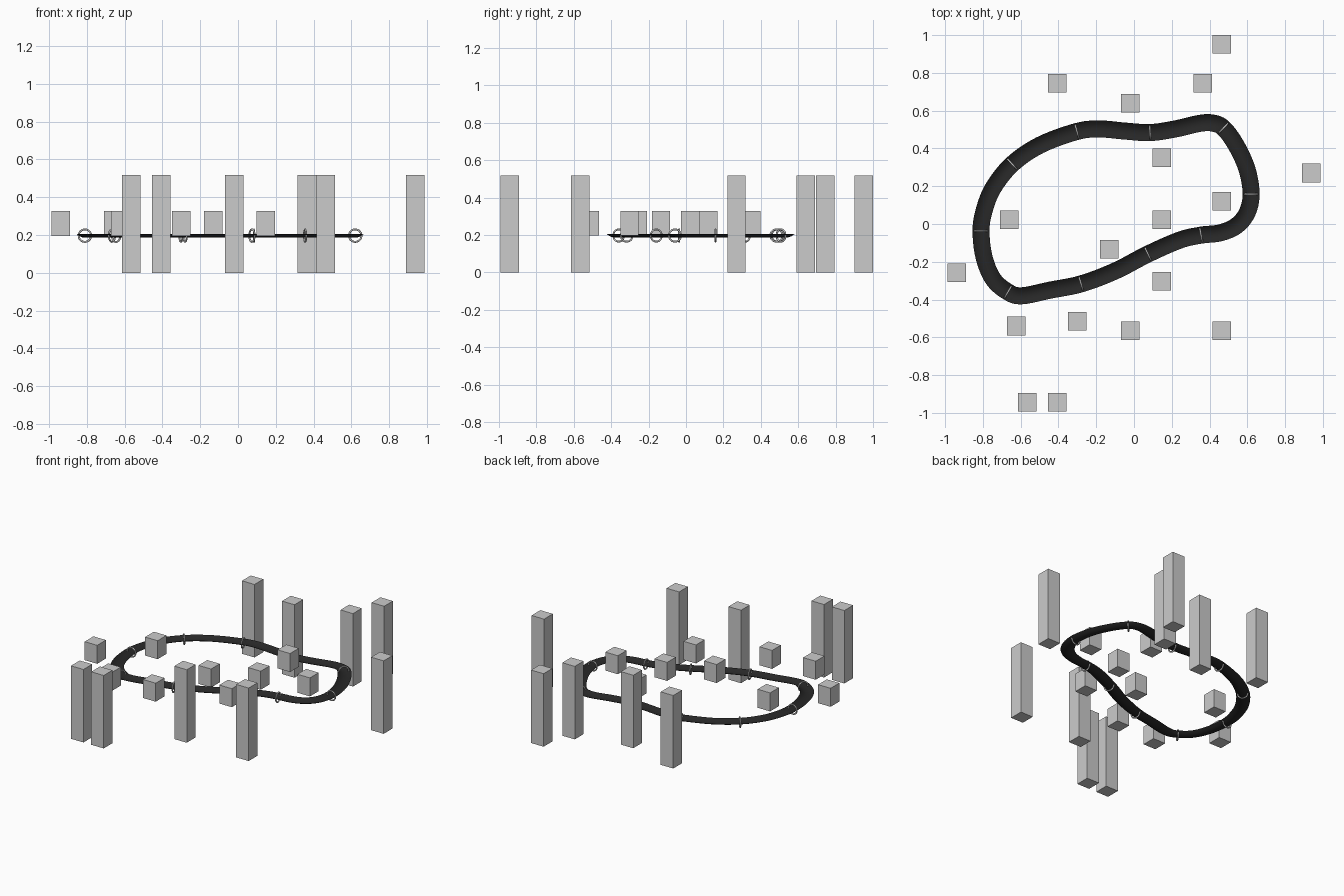
import bpy, bmesh, math
from mathutils import Vector, Matrix

if "Cube" in bpy.data.objects:
    bpy.data.objects.remove(bpy.data.objects["Cube"])

# Centre line of the loop (x, y), with the indices that carry a ring
PATH = [(-.81, -.037), (-.794, .069), (-.746, .19), (-.645, .317), (-.497, .418),
        (-.302, .49), (-.18, .503), (-.048, .492), (.085, .484), (.217, .503),
        (.349, .533), (.418, .534), (.474, .508), (.54, .418), (.598, .291),
        (.62, .158), (.598, .058), (.54, -.011), (.455, -.047), (.355, -.059),
        (.243, -.085), (.074, -.159), (-.1, -.249), (-.28, -.317), (-.444, -.35),
        (-.593, -.38), (-.667, -.36), (-.746, -.291), (-.794, -.175)]
RINGS = [0, 3, 5, 8, 12, 15, 19, 21, 23, 26]

TALL = [(.465, .951), (.365, .745), (-.407, .745), (-.02, .64), (.938, .27),
        (-.02, -.566), (.465, -.566), (-.566, -.943), (-.407, -.943)]
SHORT = [(.148, .35), (.465, .12), (-.66, .022), (.148, .022), (-.132, -.134),
         (-.938, -.258), (.148, -.302), (-.624, -.54), (-.3, -.514)]

PTS = [Vector((x, y, 0)) for x, y in PATH]
N = len(PTS)


def spline(i, t):
    """Closed Catmull-Rom position and tangent."""
    a, b, c, d = (PTS[(i + k) % N] for k in (-1, 0, 1, 2))
    p, q, r = (c - a) / 2, a - 2.5 * b + 2 * c - d / 2, (d - a) / 2 + 1.5 * (b - c)
    return b + p * t + q * t * t + r * t ** 3, (p + 2 * q * t + 3 * r * t * t).normalized()


def add_object(name, bm):
    mesh = bpy.data.meshes.new(name)
    bm.to_mesh(mesh)
    bm.free()
    obj = bpy.data.objects.new(name, mesh)
    bpy.context.collection.objects.link(obj)
    return obj


def grid_mesh(rows, wrap):
    """Skin a closed series of point rows; wrap closes each row too."""
    bm = bmesh.new()
    vs = [[bm.verts.new(p) for p in row] for row in rows]
    m = len(rows[0])
    for i in range(len(vs)):
        u, v = vs[i], vs[(i + 1) % len(vs)]
        for j in range(m if wrap else m - 1):
            k = (j + 1) % m
            bm.faces.new((u[j], v[j], v[k], u[k])).smooth = True
    bmesh.ops.recalc_face_normals(bm, faces=bm.faces)
    return bm


# Shallow trough swept along the loop
STEPS, HALF, DEPTH, RIM = 6, .045, .02, .206
rows = []
for i in range(N):
    for s in range(STEPS):
        pos, tan = spline(i, s / STEPS)
        side = Vector((-tan.y, tan.x, 0))
        rows.append([pos + side * u * HALF + Vector((0, 0, RIM - DEPTH * (1 - u * u)))
                     for u in (math.sin(math.pi * (k / 10 - .5)) for k in range(11))])
bm = grid_mesh(rows, False)
if sum(f.normal.z for f in bm.faces) < 0:
    bmesh.ops.reverse_faces(bm, faces=bm.faces)
track = add_object("track", bm)
black = bpy.data.materials.new("black")
black.diffuse_color = (.02, .02, .02, 1)
black.use_nodes = True
black.node_tree.nodes["Principled BSDF"].inputs["Base Color"].default_value = black.diffuse_color
track.data.materials.append(black)

# Support rings around the trough
R, TUBE = .033, .005
for n, i in enumerate(RINGS):
    pos, tan = spline(i, 0)
    rows = []
    for a in range(32):
        ang = math.tau * a / 32
        rows.append([Vector(((R + TUBE * math.cos(b)) * math.cos(ang), TUBE * math.sin(b),
                             (R + TUBE * math.cos(b)) * math.sin(ang)))
                     for b in (math.tau * k / 8 for k in range(8))])
    ring = add_object(f"ring_{n + 1}", grid_mesh(rows, True))
    ring.location = (pos.x, pos.y, .197)
    ring.rotation_euler.z = math.atan2(tan.y, tan.x) - math.pi / 2


# Square blocks
def block(name, x, y, z0, z1, w=.098):
    bm = bmesh.new()
    bmesh.ops.create_cube(bm, size=1, matrix=Matrix.Diagonal((w, w, z1 - z0, 1)))
    add_object(name, bm).location = (x, y, (z0 + z1) / 2)


for n, (x, y) in enumerate(TALL):
    block(f"tall_pillar_{n + 1}", x, y, 0, .517)
for n, (x, y) in enumerate(SHORT):
    block(f"short_block_{n + 1}", x, y, .196, .327)
